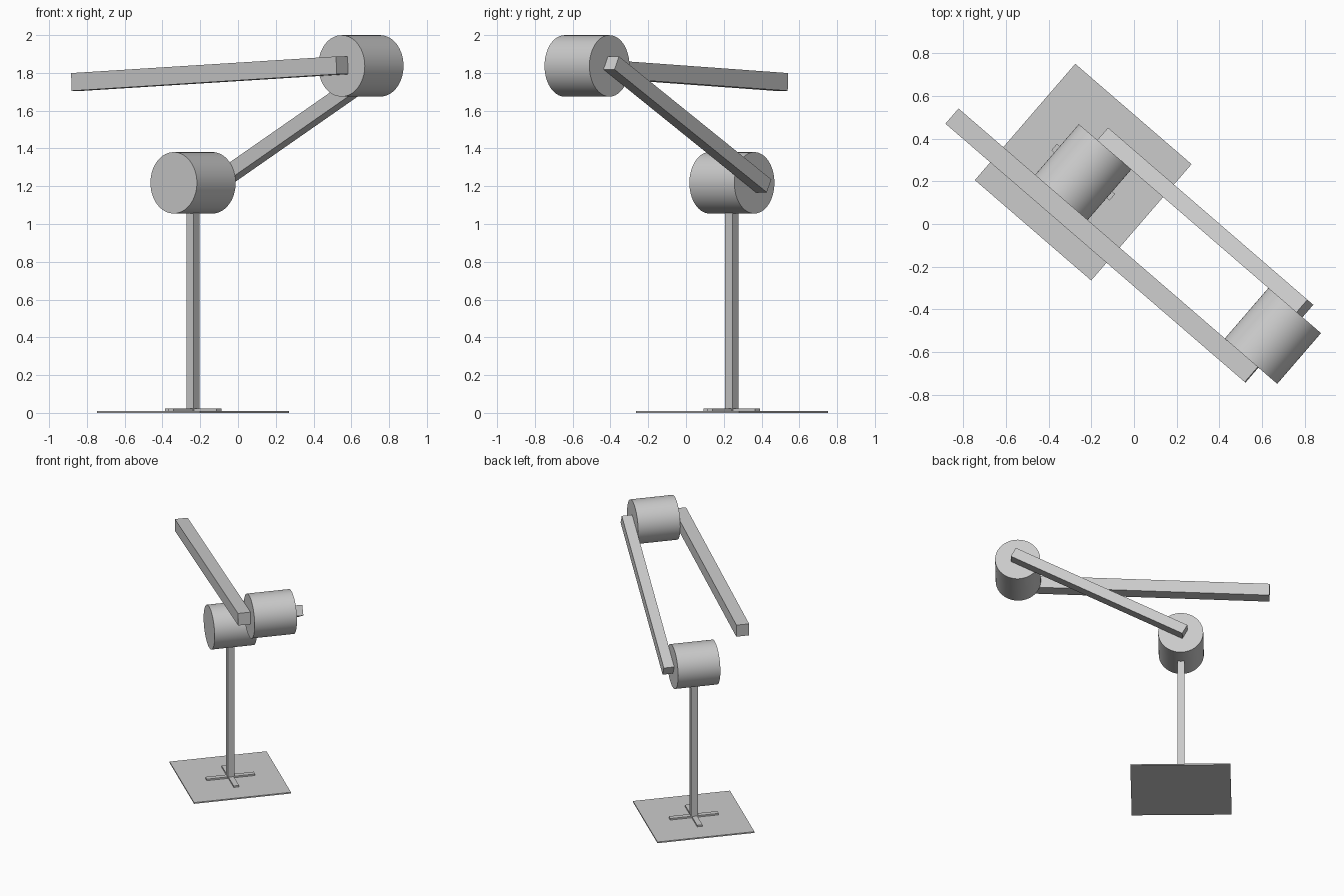
import bpy
import math
from mathutils import Matrix, Vector

if "Cube" in bpy.data.objects:
    bpy.data.objects.remove(bpy.data.objects["Cube"])

# One flat grey for the whole lamp-like arm
grey = bpy.data.materials.new("light_grey")
grey.diffuse_color = (0.6, 0.6, 0.6, 1)
grey.use_nodes = True
grey.node_tree.nodes["Principled BSDF"].inputs["Base Color"].default_value = grey.diffuse_color

# Local frame: x along the arms, y along the joint axes, origin under the post
FRAME = Matrix.Translation((-0.238, 0.243, 0)) @ Matrix.Rotation(math.radians(-40.8), 4, 'Z')
LOW = Vector((0, 0, 1.218))        # lower joint centre
HIGH = Vector((1.174, 0, 1.837))   # upper joint centre
JOINT_R, JOINT_L = 0.1625, 0.314


def finish(name, matrix):
    ob = bpy.context.object
    ob.name = name
    ob.matrix_world = FRAME @ matrix
    ob.data.materials.append(grey)
    return ob


def box(name, centre, size, tilt=0.0):
    """Box with real dimensions, tilted upward along its x axis."""
    bpy.ops.mesh.primitive_cube_add(size=1)
    bpy.context.object.data.transform(Matrix.Diagonal((*size, 1)))
    return finish(name, Matrix.Translation(centre) @ Matrix.Rotation(-tilt, 4, 'Y'))


def joint(name, centre):
    """Smooth drum lying along the local y axis."""
    bpy.ops.mesh.primitive_cylinder_add(vertices=64, radius=JOINT_R, depth=JOINT_L)
    bpy.ops.object.shade_smooth_by_angle(angle=math.radians(30))
    return finish(name, Matrix.Translation(centre) @ Matrix.Rotation(math.pi / 2, 4, 'X'))


def arm(name, start, end, y, thick, over):
    """Square bar between two points, running past both by `over`."""
    d = end - start
    mid = (start + end) / 2
    box(name, (mid.x, y, mid.z), (d.length + 2 * over, thick, thick), math.atan2(d.z, d.x))


# Base plate with a cross foot
box("base_plate", (0, 0, 0.005), (0.72, 0.72, 0.01))
box("foot_bar_long", (0, 0, 0.015), (0.36, 0.04, 0.014))
box("foot_bar_cross", (0, 0, 0.015), (0.04, 0.36, 0.014))

# Post reaching into the lower joint
box("post", (0, 0, 0.56), (0.05, 0.05, 1.1))

# Joint drums
joint("lower_joint", LOW)
joint("upper_joint", HIGH)

# Arms on opposite faces of the drums
arm("lower_arm", LOW, HIGH, 0.195, 0.078, 0.034)
arm("upper_arm", Vector((-0.635, 0, 1.752)), Vector((1.218, 0, 1.84)), -0.203, 0.094, 0.0)
